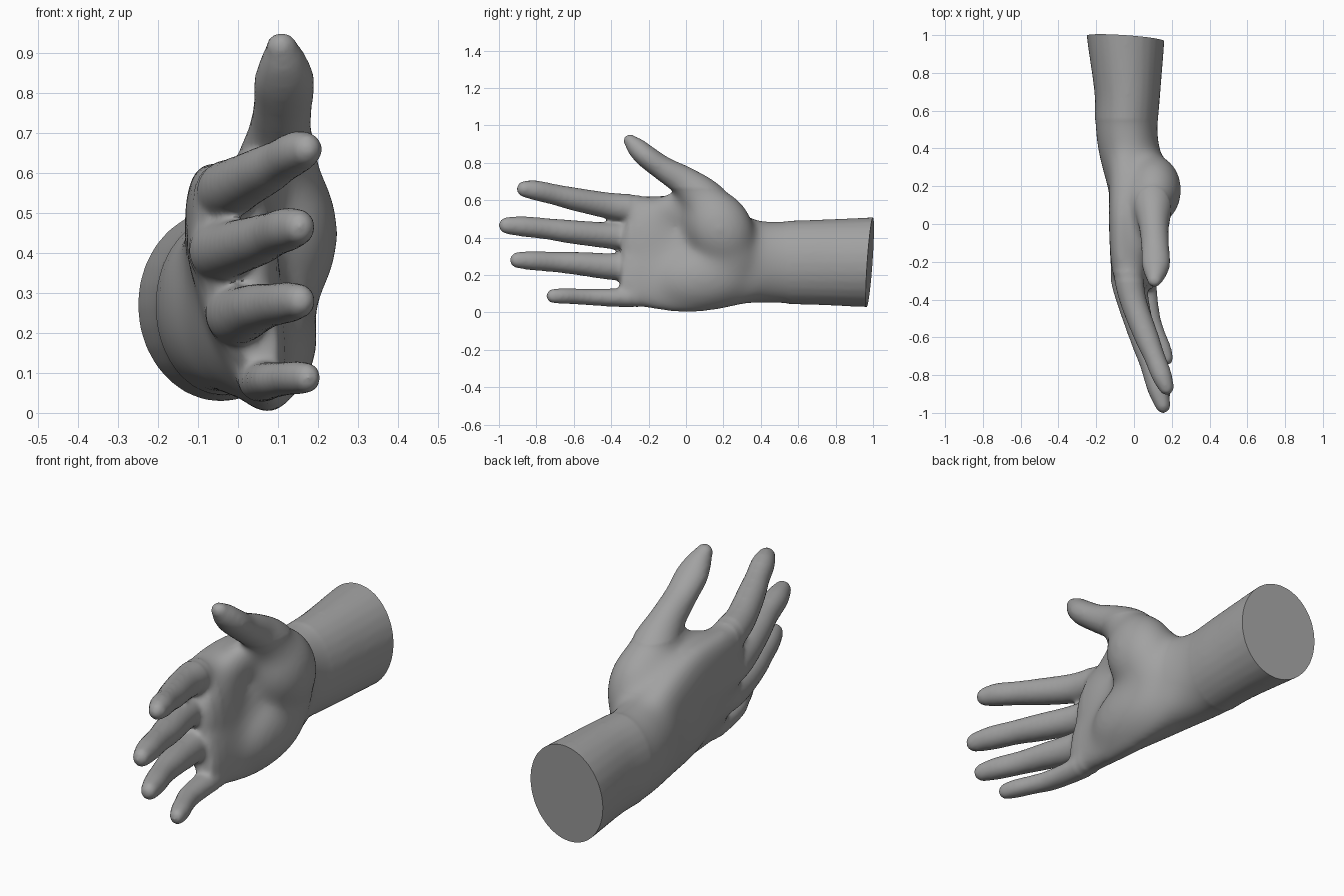
import bpy, bmesh
from math import sin, cos, tau, radians
from mathutils import Vector, Matrix

cube = bpy.data.objects.get("Cube")
if cube:
    bpy.data.objects.remove(cube, do_unlink=True)

skin = bpy.data.materials.new("grey_skin")
skin.use_nodes = True
GREY = (0.36, 0.36, 0.36, 1)
skin.diffuse_color = GREY
skin.node_tree.nodes["Principled BSDF"].inputs["Base Color"].default_value = GREY

SIDES, STEPS = 28, 6
bm = bmesh.new()


def spline(a, b, c, d, t):
    return 0.5 * (2*b + (c - a)*t + (2*a - 5*b + 4*c - d)*t*t + (3*b - a - 3*c + d)*t**3)


def limb(stations, roll=0, round_end=True):
    """Loft ellipses (x, y, z, half width, half height) along a smooth path."""
    pts = [stations[0]] + stations + [stations[-1]]
    path = []
    for i in range(1, len(pts) - 2):
        for s in range(STEPS):
            path.append([spline(*v, s / STEPS) for v in zip(*pts[i-1:i+3])])
    path.append(list(stations[-1]))
    rings = []
    for i, (x, y, z, w, h) in enumerate(path):
        a, b = path[max(i-1, 0)], path[min(i+1, len(path)-1)]
        t = (Vector(b[:3]) - Vector(a[:3])).normalized()
        rings.append((Vector((x, y, z)), t, w, h))
    if round_end:
        c, t, w, h = rings[-1]
        for deg in (25, 50, 70, 85):
            k = radians(deg)
            rings.append((c + t * sin(k) * max(w, h), t, w * cos(k), h * cos(k)))
    loops = []
    for c, t, w, h in rings:
        side = (Vector((1, 0, 0)) - t * t.x).normalized()
        up = side.cross(t)
        if up.z < 0:
            up = -up
        turn = Matrix.Rotation(radians(roll), 3, t)
        side, up = turn @ side, turn @ up
        loops.append([bm.verts.new(c + side * w * cos(tau*k/SIDES) + up * h * sin(tau*k/SIDES))
                      for k in range(SIDES)])
    for p, q in zip(loops, loops[1:]):
        for k in range(SIDES):
            n = (k + 1) % SIDES
            bm.faces.new((p[k], p[n], q[n], q[k]))
    bm.faces.new(loops[0])
    bm.faces.new(loops[-1])


def mound(centre, size, tilt=0):
    turn = Matrix.Translation(centre) @ Matrix.Rotation(radians(tilt), 4, 'X')
    bmesh.ops.create_uvsphere(bm, u_segments=24, v_segments=16, radius=1,
                              matrix=turn @ Matrix.Diagonal((*size, 1)))


# forearm and wrist, over-long so the end can be cut flat
limb([(-.05, 1.15, .27, .213, .245), (-.043, .98, .268, .205, .24), (-.035, .7, .268, .175, .228),
      (-.04, .5, .268, .165, .223), (-.02, .35, .27, .16, .225), (-.005, .2, .28, .135, .24),
      (0, .05, .3, .115, .25)])

# palm, leaning so the little finger side comes forward
limb([(-.01, .4, .27, .14, .21), (.005, .2, .29, .122, .292), (.005, .02, .31, .115, .332),
      (.0, -.18, .322, .1, .32), (.005, -.28, .325, .085, .295), (.01, -.34, .33, .06, .26)],
     roll=15, round_end=False)

# fingers: each starts inside the palm and runs over its knuckle to the tip
limb([(-.04, -.1, .51, .078, .1), (-.028, -.28, .552, .078, .08), (.0, -.42, .572, .07, .07),
      (.067, -.6, .607, .064, .062), (.107, -.7, .63, .056, .056), (.146, -.8, .652, .054, .054),
      (.17, -.862, .66, .042, .045)])
limb([(-.055, -.1, .39, .078, .09), (-.045, -.28, .405, .08, .08), (-.015, -.42, .412, .072, .07),
      (.05, -.62, .432, .066, .063), (.087, -.74, .447, .057, .057), (.125, -.87, .46, .055, .055),
      (.152, -.957, .465, .042, .046)])
limb([(-.02, -.1, .26, .07, .09), (-.01, -.26, .25, .076, .08), (.008, -.4, .246, .07, .072),
      (.048, -.58, .262, .064, .062), (.083, -.7, .27, .055, .055), (.126, -.82, .277, .052, .052),
      (.154, -.9, .28, .041, .044)])
limb([(.05, -.05, .11, .07, .085), (.055, -.22, .09, .065, .066), (.063, -.34, .08, .058, .052),
      (.086, -.49, .082, .053, .046), (.118, -.58, .086, .047, .043), (.152, -.66, .088, .045, .043),
      (.172, -.71, .088, .037, .039)])

# thumb with its fleshy base
limb([(.07, .27, .37, .115, .1), (.09, .2, .48, .14, .125), (.1, .09, .61, .11, .112),
      (.105, -.01, .7, .08, .083), (.112, -.12, .768, .074, .066), (.116, -.21, .833, .076, .061),
      (.113, -.265, .883, .058, .053), (.109, -.296, .915, .041, .038)])
mound((.105, .18, .45), (.15, .18, .22), 28)

# heel of the hand, finger pads and web of the thumb
mound((.08, .1, .19), (.122, .28, .17), 8)
mound((.09, .22, .31), (.115, .17, .17))
mound((.04, -.18, .33), (.066, .17, .25))
mound((.035, -.02, .545), (.075, .18, .1), -4)

bmesh.ops.recalc_face_normals(bm, faces=bm.faces)
mesh = bpy.data.meshes.new("hand_parts")
bm.to_mesh(mesh)
bm.free()
hand = bpy.data.objects.new("hand", mesh)
bpy.context.collection.objects.link(hand)

# fuse the parts into one soft skin
fuse = hand.modifiers.new("fuse", 'REMESH')
fuse.mode = 'VOXEL'
fuse.voxel_size = 0.011
soft = hand.modifiers.new("soften", 'SMOOTH')
soft.factor, soft.iterations = 0.5, 12
graph = bpy.context.evaluated_depsgraph_get()
skin_mesh = bpy.data.meshes.new_from_object(hand.evaluated_get(graph))
hand.modifiers.clear()
bm = bmesh.new()
bm.from_mesh(skin_mesh)

# melt the mounds of the palm and wrist into each other
for start, passes in ((-.3, 25), (-.25, 45)):
    palm = [v for v in bm.verts if start < v.co.y < .55 and v.co.z < .66]
    for _ in range(passes):
        bmesh.ops.smooth_vert(bm, verts=palm, factor=0.5, use_axis_x=True,
                              use_axis_y=True, use_axis_z=True)

# cut the forearm flat at a slight slant
cut = bmesh.ops.bisect_plane(bm, geom=bm.verts[:] + bm.edges[:] + bm.faces[:],
                             plane_co=(-.045, .983, .27), plane_no=(.07, 1, -.07),
                             clear_outer=True)
rim = [e for e in cut["geom_cut"] if isinstance(e, bmesh.types.BMEdge)]
bmesh.ops.edgeloop_fill(bm, edges=rim)
bmesh.ops.recalc_face_normals(bm, faces=bm.faces)
bm.to_mesh(skin_mesh)
bm.free()
hand.data = skin_mesh
skin_mesh.name = "hand"
skin_mesh.materials.clear()
skin_mesh.materials.append(skin)

bpy.context.view_layer.objects.active = hand
hand.select_set(True)
bpy.ops.object.shade_smooth_by_angle(angle=radians(50))
